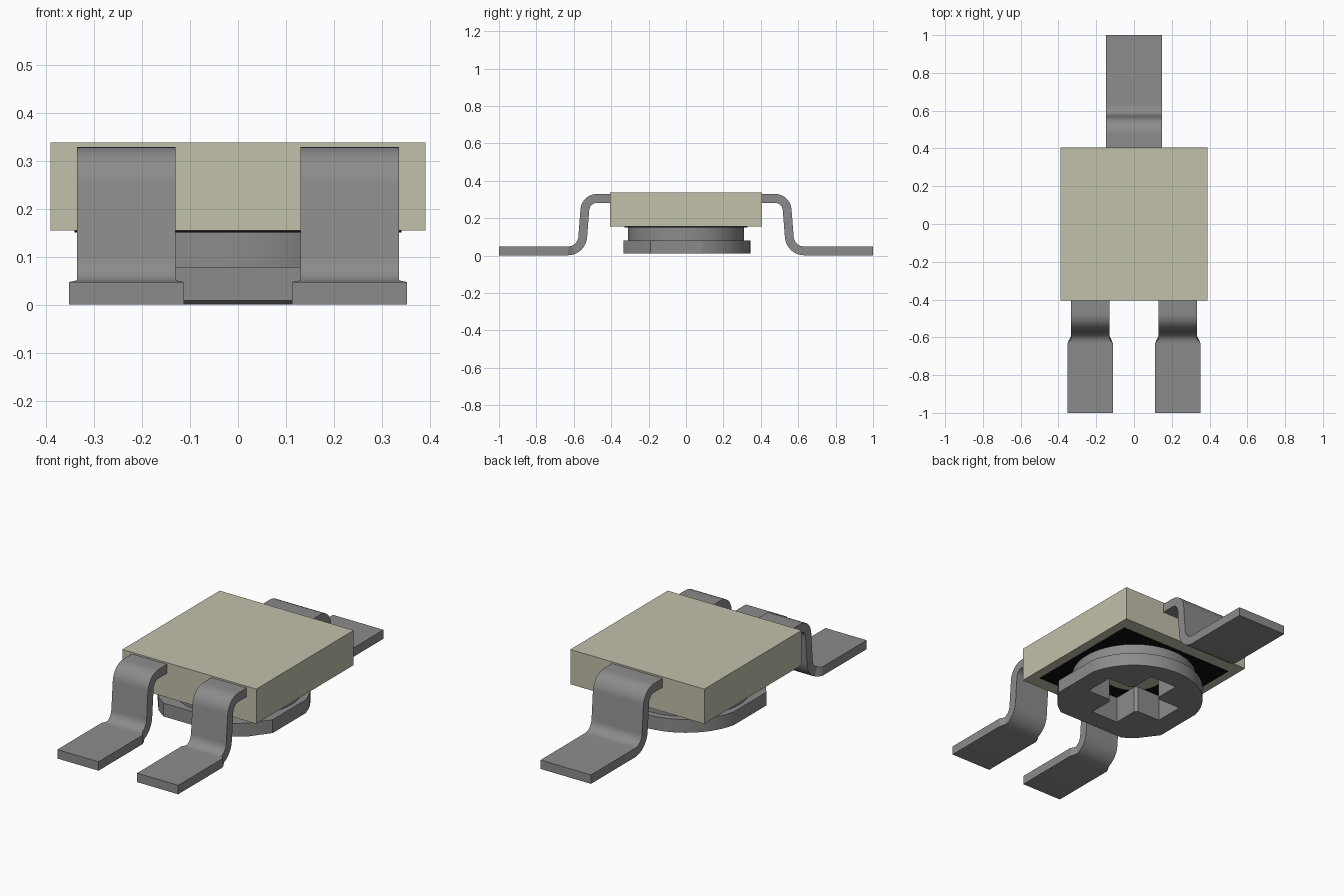
import bpy, bmesh, math
from mathutils import Vector

cube = bpy.data.objects.get("Cube")
if cube:
    bpy.data.objects.remove(cube, do_unlink=True)


def material(name, rgb):
    m = bpy.data.materials.new(name)
    m.use_nodes = True
    m.diffuse_color = (*rgb, 1)
    bsdf = next(n for n in m.node_tree.nodes if n.type == 'BSDF_PRINCIPLED')
    bsdf.inputs["Base Color"].default_value = (*rgb, 1)
    return m


CERAMIC = material("beige ceramic", (0.54, 0.53, 0.41))
METAL = material("grey metal", (0.26, 0.26, 0.26))
BLACK = material("black", (0.004, 0.004, 0.004))


def finish(name, bm, mat):
    bmesh.ops.recalc_face_normals(bm, faces=bm.faces[:])
    mesh = bpy.data.meshes.new(name)
    bm.to_mesh(mesh)
    bm.free()
    mesh.materials.append(mat)
    ob = bpy.data.objects.new(name, mesh)
    bpy.context.collection.objects.link(ob)
    bpy.ops.object.select_all(action='DESELECT')
    ob.select_set(True)
    bpy.context.view_layer.objects.active = ob
    bpy.ops.object.shade_smooth_by_angle(angle=math.radians(25))
    return ob


def prism(name, loops, z0, z1, mat):
    """Extrude an outline, with optional hole outlines, from z0 to z1."""
    bm = bmesh.new()
    edges = []
    for loop in loops:
        vs = [bm.verts.new((x, y, z0)) for x, y in loop]
        edges += [bm.edges.new((vs[i - 1], vs[i])) for i in range(len(vs))]
    bmesh.ops.triangle_fill(bm, edges=edges, use_beauty=True, normal=(0, 0, 1))
    ext = bmesh.ops.extrude_face_region(bm, geom=bm.faces[:])
    top = [v for v in ext["geom"] if isinstance(v, bmesh.types.BMVert)]
    bmesh.ops.translate(bm, verts=top, vec=(0, 0, z1 - z0))
    return finish(name, bm, mat)


def arc(r, a0, a1, n):
    return [(r * math.cos(math.radians(a0 + (a1 - a0) * i / n)),
             r * math.sin(math.radians(a0 + (a1 - a0) * i / n))) for i in range(n + 1)]


def circle(r, n=48):
    return arc(r, 0, 360, n)[:-1]


def rect(x, y):
    return [(-x, -y), (x, -y), (x, y), (-x, y)]


def cross(length, w, c):
    """Plus-shaped outline with chamfered inner corners."""
    pts, quad = [], [(length, w), (w + c, w), (w, w + c), (w, length)]
    for _ in range(4):
        pts += quad
        quad = [(-y, x) for x, y in quad]
    return pts


# Ceramic body and the dark plate under it
prism("body", [rect(0.39, 0.405)], 0.155, 0.338, CERAMIC)
prism("underside_plate", [rect(0.34, 0.33), circle(0.16)], 0.151, 0.156, BLACK)

# Adjustable rotor: round neck and a flange with a flat front, both with a cross slot
slot = cross(0.23, 0.08, 0.015)
prism("rotor_neck", [circle(0.31, 64), slot], 0.08, 0.152, METAL)
side = [(0.2, -0.335), (0.26, -0.29), (0.335, -0.19), (0.335, 0.08)]
flange = side + arc(0.345, 14, 166, 36) + [(-x, y) for x, y in reversed(side)]
prism("rotor_flange", [flange, slot], 0.01, 0.08, METAL)


def fillet(p, q, s, r, n=8):
    """Points of a rounded corner at q between p and s."""
    u, v = (p - q).normalized(), (s - q).normalized()
    half = u.angle(v) / 2
    centre = q + (u + v).normalized() * (r / math.sin(half))
    a = q + u * (r / math.tan(half)) - centre
    b = q + v * (r / math.tan(half)) - centre
    sweep = math.pi - 2 * half
    return [centre + (a * math.sin(sweep * (1 - i / n)) + b * math.sin(sweep * i / n))
            / math.sin(sweep) for i in range(n + 1)]


# Centreline of a bent lead in (distance from middle, height)
P = [Vector(p) for p in ((0.39, 0.306), (0.536, 0.306), (0.558, 0.025), (1.0, 0.025))]
PATH = [P[0]] + fillet(P[0], P[1], P[2], 0.065) + fillet(P[1], P[2], P[3], 0.08) + [P[3]]


def lead(name, cx, direction, narrow, wide):
    """Sweep a flat strip along the path, widening at the foot."""
    bm = bmesh.new()
    rings = []
    for i, p in enumerate(PATH):
        t = (PATH[min(i + 1, len(PATH) - 1)] - PATH[max(i - 1, 0)]).normalized()
        if i in (1, len(PATH) - 2):   # keep the straight ends parallel
            t = Vector((1, 0))
        n = Vector((-t.y, t.x)) * 0.0235
        k = min(max((p.x - 0.605) / 0.022, 0), 1)
        w = narrow + (wide - narrow) * k
        ring = []
        for sx, sn in ((-1, -1), (1, -1), (1, 1), (-1, 1)):
            q = p + n * sn
            ring.append(bm.verts.new((cx + sx * w, direction * q.x, max(q.y, 0))))
        rings.append(ring)
    for a, b in zip(rings, rings[1:]):
        for j in range(4):
            bm.faces.new((a[j - 1], a[j], b[j], b[j - 1]))
    bm.faces.new(rings[0])
    bm.faces.new(rings[-1])
    return finish(name, bm, METAL)


# Two leads at the front, one wider lead at the back
lead("front_left_lead", 0.232, -1, 0.1025, 0.12)
lead("front_right_lead", -0.232, -1, 0.1025, 0.12)
lead("back_lead", 0, 1, 0.147, 0.147)
